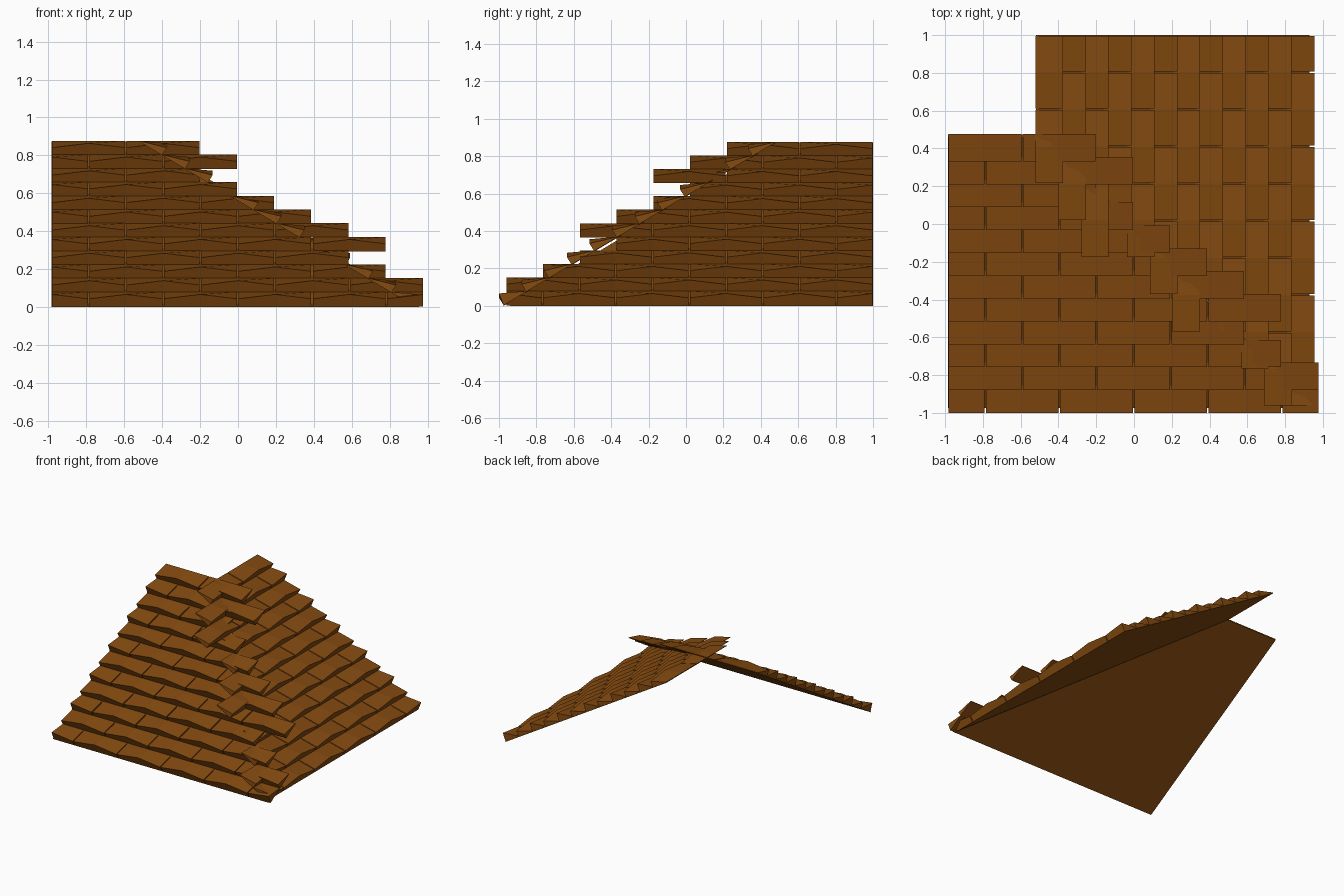
import bpy
import bmesh

cube = bpy.data.objects.get("Cube")
if cube:
    bpy.data.objects.remove(cube, do_unlink=True)

wood = bpy.data.materials.new("brown_wood")
wood.use_nodes = True
BROWN = (0.235, 0.07, 0.005, 1)
wood.diffuse_color = BROWN
wood.node_tree.nodes["Principled BSDF"].inputs["Base Color"].default_value = BROWN

HALF = 0.1965            # half the width of a shingle
RUN, RISE = 0.121, 0.0725  # step from one course to the next
GAP = 0.004
LIFT = 0.003             # shingles sit just above the underside


def front_place(u, v, z):
    return (-0.985 + u, -1 + v, z)


def side_place(u, v, z):
    return (0.955 - v, 1 - u, z)


def section(bm, place, u, course, crown):
    """Wedge cross-section: overhanging butt, thin upper edge."""
    profile = [(0.025, LIFT), (0, crown), (0.145, 0.079), (0.145, 0.072 + LIFT)]
    return [bm.verts.new(place(u, v + course * RUN, z + course * RISE))
            for v, z in profile]


def shingle(bm, place, start, end, course, start_mid, end_mid):
    """Shingle with a raised middle; half shingles start or end at the middle."""
    low, high = 0.043, 0.066
    a, b = start * HALF + GAP, end * HALF - GAP
    stations = [(a, high if start_mid else low)]
    if not (start_mid or end_mid):
        stations.append(((a + b) / 2, high))
    stations.append((b, high if end_mid else low))
    rings = [section(bm, place, u, course, c) for u, c in stations]
    for r, s in zip(rings, rings[1:]):
        for i in range(4):
            j = (i + 1) % 4
            bm.faces.new((r[i], r[j], s[j], s[i]))
    bm.faces.new(rings[0])
    bm.faces.new(rings[-1])


def finish(bm, name):
    bmesh.ops.recalc_face_normals(bm, faces=bm.faces[:])
    mesh = bpy.data.meshes.new(name)
    bm.to_mesh(mesh)
    bm.free()
    mesh.materials.append(wood)
    obj = bpy.data.objects.new(name, mesh)
    bpy.context.scene.collection.objects.link(obj)


def slope_shingles(name, place, lengths):
    """Staggered courses; each length counts half shingles."""
    bm = bmesh.new()
    for course, length in enumerate(lengths):
        pos = 0
        if course % 2 == 0:
            shingle(bm, place, 0, 1, course, True, False)
            pos = 1
        while pos < length:
            end = min(pos + 2, length)
            shingle(bm, place, pos, end, course, False, end - pos == 1)
            pos = end
    finish(bm, name)


def slope_underside(name, place, top_width):
    """Thin board below the shingles, cut along the hip."""
    bm = bmesh.new()
    pitch = RISE / RUN
    outline = [(0, 0.025), (1.94, 0.025), (top_width, 1.475), (0, 1.475)]
    layers = [[bm.verts.new(place(u, v, (v - 0.025) * pitch + t)) for u, v in outline]
              for t in (0, 0.005)]
    bottom, top = layers
    bm.faces.new(bottom)
    bm.faces.new(top)
    for i in range(4):
        j = (i + 1) % 4
        bm.faces.new((bottom[i], bottom[j], top[j], top[i]))
    finish(bm, name)


# Front slope
slope_shingles("front_slope_shingles", front_place,
               [10, 10, 9, 8, 9, 8, 7, 6, 5, 4, 5, 4])
slope_underside("front_slope_underside", front_place, 0.5)

# Left slope, facing +x
slope_shingles("left_slope_shingles", side_place,
               [10, 10, 9, 8, 7, 8, 7, 6, 5, 6, 5, 4])
slope_underside("left_slope_underside", side_place, 0.5)
